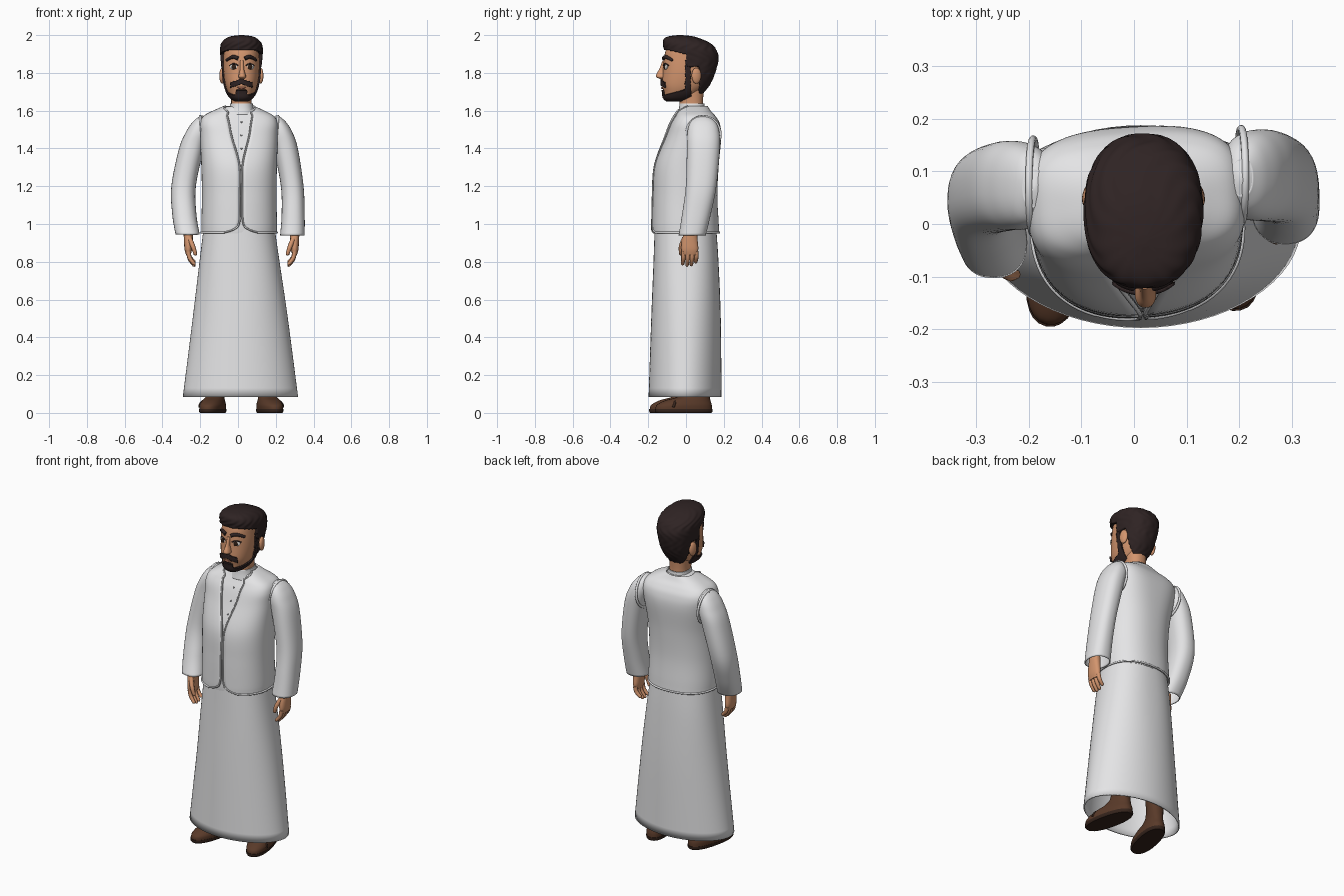
import bpy, bmesh, math
from mathutils import Vector

cube = bpy.data.objects.get("Cube")
if cube:
    bpy.data.objects.remove(cube)

def material(name, *rgb):
    m = bpy.data.materials.new(name)
    m.use_nodes = True
    m.diffuse_color = (*rgb, 1)
    m.node_tree.nodes["Principled BSDF"].inputs["Base Color"].default_value = (*rgb, 1)
    return m

WHITE = material("white cloth", .78, .78, .79)
GREY = material("grey button", .45, .45, .46)
SKIN = material("warm skin", .65, .3, .155)
HAIR = material("dark hair", .028, .017, .017)
LEATHER = material("brown leather", .1, .042, .022)
SOLE = material("dark sole", .035, .017, .011)
EYE = material("eye white", .75, .73, .7)
IRIS = material("dark iris", .03, .014, .008)
LIP = material("lip", .4, .15, .09)

P = 2.3          # usual roundness exponent of a cross-section
TWIST = .06      # slight turn of the upper body
CX = .018        # middle of the head

def smooth_path(rows, steps=6):
    """Catmull-Rom resampling of rows of numbers."""
    out = []
    for i in range(len(rows) - 1):
        a, b, c, d = (rows[min(max(k, 0), len(rows) - 1)] for k in range(i - 1, i + 3))
        for s in range(steps):
            t = s / steps
            out.append([.5 * (2*q + (r-p)*t + (2*p-5*q+4*r-w)*t*t + (3*q-p-3*r+w)*t**3)
                        for p, q, r, w in zip(a, b, c, d)])
    return out + [list(rows[-1])]

def ring_point(row, a):
    """Point at angle a from the front on a section (cx, cy, z, rx, ry, gap, exponent)."""
    e = row[6] if len(row) > 6 else P
    bend = lambda v: math.copysign(abs(v) ** (2 / e), v)
    return Vector((row[0] + row[3] * bend(math.sin(a)), row[1] - row[4] * bend(math.cos(a)), row[2]))

def front_y(rows, x, z):
    r = min(smooth_path(rows, 12), key=lambda q: abs(q[2] - z))
    u = min(abs((x - r[0]) / r[3]), 1)
    return r[1] - r[4] * (1 - u ** P) ** (1 / P)

def place(ob, mat, loc, turn):
    bpy.context.collection.objects.link(ob)
    ob.data.materials.append(mat)
    ob.location, ob.rotation_euler.z = loc, turn
    return ob

def loft(name, rows, mat, n=40, steps=6, caps=True, keep=None, wall=0, offset=-1,
         turn=0, loc=(0, 0, 0), relax=0, ripple=0):
    """Skin through sections in rising z; the gap angle opens the front."""
    bm = bmesh.new()
    rings = []
    for row in smooth_path(rows, steps):
        gap = max(row[5], 0) if len(row) > 5 else 0
        ring = []
        for j in range(n + 1):
            a = gap + (math.tau - 2 * gap) * j / n
            p = ring_point(row, a)
            k = 1 + ripple * math.sin(14 * a + 5 * math.sin(row[2] * 50))
            p.x, p.y = row[0] + (p.x - row[0]) * k, row[1] + (p.y - row[1]) * k
            ring.append(bm.verts.new(p))
        rings.append(ring)
    for lo, hi in zip(rings, rings[1:]):
        for j in range(n):
            bm.faces.new((lo[j], lo[j + 1], hi[j + 1], hi[j]))
    if caps:
        bm.faces.new(rings[-1][:-1])
        bm.faces.new(rings[0][-2::-1])
    bmesh.ops.remove_doubles(bm, verts=bm.verts, dist=1e-5)
    if keep:
        drop = [f for f in bm.faces if not keep(*f.calc_center_median())]
        bmesh.ops.delete(bm, geom=drop, context='FACES')
    me = bpy.data.meshes.new(name)
    bm.to_mesh(me)
    bm.free()
    ob = place(bpy.data.objects.new(name, me), mat, loc, turn)
    if relax:
        ob.modifiers.new("relax", 'SMOOTH').iterations = relax
    if wall:
        so = ob.modifiers.new("wall", 'SOLIDIFY')
        so.thickness, so.offset = wall, offset

def tube(name, pts, radii, mat, cyclic=False, turn=0):
    cu = bpy.data.curves.new(name, 'CURVE')
    cu.dimensions, cu.bevel_depth, cu.bevel_resolution = '3D', 1, 2
    cu.use_fill_caps = True
    sp = cu.splines.new('POLY')
    sp.points.add(len(pts) - 1)
    sp.use_cyclic_u = cyclic
    for i, (q, p) in enumerate(zip(sp.points, pts)):
        q.co = (*p[:3], 1)
        q.radius = radii[i] if isinstance(radii, list) else radii
    place(bpy.data.objects.new(name, cu), mat, (0, 0, 0), turn)

def digit(name, pts, r, mat):
    """Rounded tapering finger or brow."""
    rows = smooth_path([(*p, r * k) for p, k in zip(pts, (1, .95, .75))], 5)
    tip = Vector(rows[-1][:3])
    tip += (tip - Vector(rows[-2][:3])).normalized() * r * .5
    tube(name, [q[:3] for q in rows] + [tip], [q[3] for q in rows] + [r * .3], mat)

def ball(name, loc, size, mat, turn=0):
    bpy.ops.mesh.primitive_uv_sphere_add(segments=20, ring_count=12, radius=1)
    ob = bpy.context.object
    ob.name, ob.scale, ob.location = name, size, loc
    ob.rotation_euler.z = turn
    ob.data.materials.append(mat)

# Long robe skirt, open underneath
loft("robe_skirt", [(.013, -.005, .085, .305, .193, 0, 1.95), (.012, 0, .5, .252, .184, 0, 2.1),
     (.008, 0, .8, .212, .172, 0, 2.3), (.006, -.003, .98, .188, .163, 0, 2.3)],
     WHITE, n=64, caps=False, wall=.008)

# Waistcoat with open front and square shoulders, and the shirt under it
vest = [(.006, -.002, .955, .2, .177, .4, P), (.006, -.003, .972, .2, .177, .15, P),
        (.006, -.004, 1.01, .2, .176, .03, P), (.006, -.006, 1.15, .197, .171, .02, P),
        (.006, .003, 1.31, .2, .169, .02, 2.4), (.006, .037, 1.46, .206, .148, .12, 2.8),
        (.006, .046, 1.53, .206, .13, .13, 3.2), (.006, .046, 1.57, .188, .108, .19, 3.2),
        (.006, .042, 1.598, .14, .088, .36, 2.8), (.008, .04, 1.625, .08, .074, 1.2, P)]
loft("waistcoat", vest, WHITE, n=72, caps=False, wall=.01, turn=TWIST)
shirt = [(x, y, z - .004, rx - .012, ry - .012, 0, e) for x, y, z, rx, ry, g, e in vest]
loft("shirt", shirt, WHITE, n=48, turn=TWIST)

# Piping along the front edges and hem
path = smooth_path(vest)
for side, s in (("left", 1), ("right", -1)):
    tube(side + "_front_piping", [ring_point(r, s * max(r[5], 0)) for r in path], .0045, WHITE, turn=TWIST)
g = vest[0][5]
tube("hem_piping", [ring_point(vest[0], g + (math.tau - 2 * g) * i / 60) for i in range(61)],
     .0055, WHITE, turn=TWIST)

# Collar and buttons
loft("collar", [(.016, .032, 1.58, .075, .076), (CX, .032, 1.612, .064, .069),
     (CX, .032, 1.638, .06, .066)], WHITE, caps=False, wall=.006)
for i in range(3):
    z = 1.4 + i * .07
    ball(f"button_{i + 1}", (CX, front_y(shirt, .006, z) - .001, z), (.005, .004, .005), GREY)

# Sleeves, armhole piping and hands
sleeves = {
    "left": [(.288, .033, .94, .065, .072), (.292, .055, 1.05, .061, .076), (.287, .08, 1.2, .06, .081),
             (.253, .092, 1.4, .064, .087), (.226, .092, 1.49, .06, .084),
             (.212, .09, 1.54, .042, .066), (.205, .088, 1.566, .02, .034)],
    "right": [(-.267, -.035, .945, .064, .068), (-.284, .01, 1.05, .064, .074), (-.288, .055, 1.2, .065, .08),
              (-.246, .072, 1.4, .066, .085), (-.214, .072, 1.49, .06, .082),
              (-.198, .07, 1.54, .042, .066), (-.19, .068, 1.566, .02, .034)]}
for side, s, x, y in (("left", 1, .3, .02), ("right", -1, -.263, -.05)):
    rows = sleeves[side]
    loft(side + "_sleeve", rows, WHITE, caps=False, wall=.006)
    loft(side + "_sleeve_cap", [rows[-1], (*rows[-1][:2], 1.574, .004, .006)], WHITE, n=16, steps=2)
    hole = []
    for i in range(36):
        a = math.tau * i / 36
        hole.append((rows[4][0] - s * (.022 - .008 * math.sin(a)), rows[4][1] + .09 * math.cos(a),
                     1.475 + .095 * math.sin(a)))
    tube(side + "_armhole_piping", hole, .007, WHITE, cyclic=True)
    loft(side + "_palm", [(x, y, .835, .012, .036), (x, y, .865, .02, .045),
         (x, y, .91, .023, .042), (x, y + .005, .97, .026, .032)], SKIN, n=24)
    for i in range(4):
        fy, short = y - .034 + .023 * i, (.008, 0, .003, .018)[i]
        digit(f"{side}_finger_{i + 1}", [(x, fy, .855), (x - s * .008, fy, .815 + short / 2),
              (x - s * .032, fy - .004, .78 + short)], .012, SKIN)
    digit(side + "_thumb", [(x - s * .006, y - .028, .925), (x - s * .025, y - .046, .88),
          (x - s * .038, y - .046, .84)], .013, SKIN)

# Shoes with soles, straps and high ankles
for side, s, loc in (("left", 1, (.168, -.012, 0)), ("right", -1, (-.134, -.042, 0))):
    turn = s * .22
    loft(side + "_sole", [(0, 0, 0, .058, .15), (0, 0, .008, .062, .156), (0, 0, .02, .062, .156)],
         SOLE, n=32, turn=turn, loc=loc, steps=3)
    loft(side + "_shoe", [(0, 0, .018, .061, .153), (0, .003, .042, .061, .148), (0, .022, .066, .053, .122),
         (0, .06, .09, .044, .08), (0, .08, .14, .043, .055), (0, .075, .3, .05, .055),
         (0, .06, .5, .055, .06)], LEATHER, n=32, turn=turn, loc=loc)
    arch = (math.pi * i / 12 for i in range(13))
    tube(side + "_shoe_strap", [(loc[0] + s * .015 + .055 * math.cos(a), loc[1] - .055 + .015 * math.sin(a),
         .03 + .042 * math.sin(a)) for a in arch], .007, SOLE)

# Neck and head
loft("neck", [(CX, .03, 1.57, .06, .066), (CX, .028, 1.64, .054, .062), (CX, .025, 1.72, .058, .07)], SKIN)
head = [(CX, -.05, 1.658, .034, .052), (CX, -.04, 1.672, .055, .075), (CX, -.023, 1.7, .073, .096),
        (CX, -.01, 1.74, .086, .117), (CX, .002, 1.8, .094, .125), (CX, .013, 1.87, .095, .13),
        (CX, .018, 1.925, .09, .122), (CX, .012, 1.96, .06, .08), (CX, .01, 1.975, .02, .03)]
loft("head", head, SKIN, n=64)

# Beard with sideburns, moustache and goatee
def beard_area(x, y, z):
    dx = abs(x - CX)
    jaw = z < 1.688 + max(0, y + .1) * .28
    sideburn = y > -.006 and z < 1.87
    moustache = y < -.04 and dx < .054 and abs(z - 1.755 + dx * .35) < .015
    goatee = y < -.04 and dx < .028 and z < 1.711
    return y < .026 and (jaw or sideburn or moustache or goatee)

loft("beard", head, HAIR, n=160, steps=12, keep=beard_area, wall=.009, offset=1, relax=4)

# Hair: swept top, short sides, nape
def hair_area(x, y, z):
    return z > 1.922 - .25 * max(0, y + .1) or (y > 0 and z > 1.832) or (y > .072 and z > 1.69)

hair = [(CX, .005, 1.69, .068, .085), (CX, .003, 1.74, .09, .125), (CX, .016, 1.8, .103, .139),
        (CX, .028, 1.88, .111, .144), (CX, .021, 1.925, .113, .138), (CX, .005, 1.955, .107, .127),
        (CX, -.018, 1.98, .086, .098), (CX, -.028, 1.994, .055, .062), (CX, -.032, 2, .008, .01)]
loft("hair", hair, HAIR, n=128, steps=8, keep=hair_area, wall=.02, relax=3, ripple=.014)

# Face
loft("nose", [(CX + .004, -.125, 1.768, .01, .012), (CX + .004, -.131, 1.778, .02, .027),
     (CX + .004, -.128, 1.795, .017, .028), (CX + .003, -.122, 1.82, .011, .02),
     (CX + .002, -.112, 1.865, .009, .012)], SKIN, n=24)
tube("lower_lip", [(CX + d, front_y(head, CX + d, 1.722) - .002, 1.72 + d * d * 5)
     for d in (-.024, -.012, 0, .012, .024)], [.002, .005, .006, .005, .002], LIP)
for side, s in (("left", 1), ("right", -1)):
    x = CX + .003 + s * .043
    y = front_y(head, x, 1.832)
    ball(side + "_eye", (x, y + .004, 1.832), (.022, .009, .015), EYE, s * .3)
    ball(side + "_iris", (x, y - .003, 1.832), (.013, .004, .0135), IRIS, s * .3)
    lid = [(x + d, front_y(head, x + d, 1.845) - .002, 1.849 - d * d * 22) for d in (-.022, -.011, 0, .011, .022)]
    tube(side + "_lash_line", lid, .0035, HAIR)
    brow = [(CX + s * d, front_y(head, CX + s * d, z) - .003, z)
            for d, z in ((.018, 1.876), (.045, 1.885), (.078, 1.868))]
    digit(side + "_eyebrow", brow, .0105, HAIR)
    ball(side + "_ear", (CX + s * .102, .055, 1.785), (.014, .026, .042), SKIN, s * .25)

# Smooth shading with crisp edges
bpy.ops.object.select_all(action='DESELECT')
for ob in bpy.context.scene.objects:
    if ob.type == 'MESH':
        ob.select_set(True)
        bpy.context.view_layer.objects.active = ob
bpy.ops.object.shade_smooth_by_angle(angle=math.radians(40))
